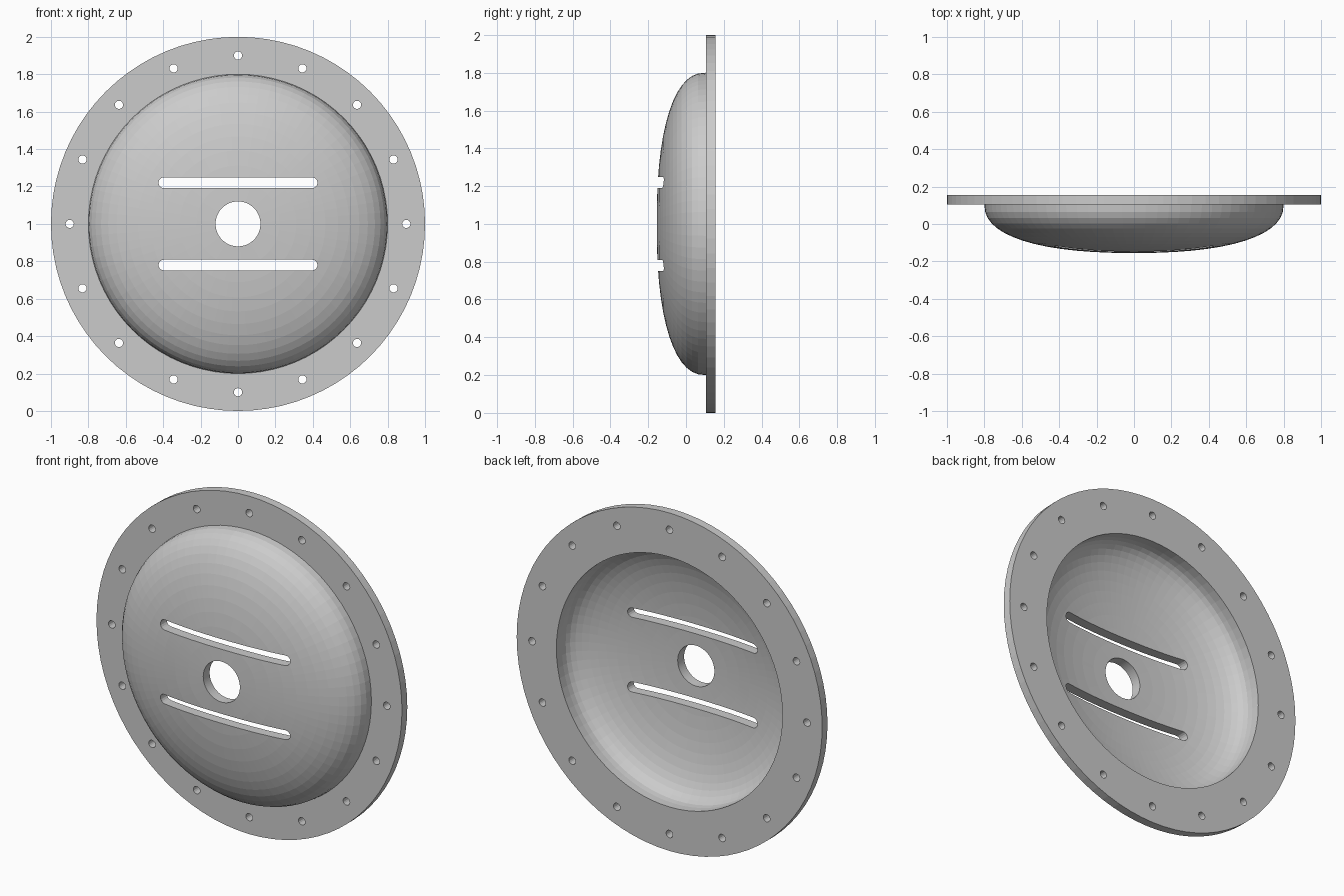
import bpy, bmesh
from math import cos, sin, pi

if "Cube" in bpy.data.objects:
    bpy.data.objects.remove(bpy.data.objects["Cube"])

SEG = 80
RIM_Y = 0.105       # front face of the flange
HOLE_R = 0.12


def mesh_object(name, bm):
    bmesh.ops.recalc_face_normals(bm, faces=bm.faces)
    me = bpy.data.meshes.new(name)
    bm.to_mesh(me)
    bm.free()
    ob = bpy.data.objects.new(name, me)
    bpy.context.collection.objects.link(ob)
    return ob


def dome_curve(radius, depth, n=14, p=2.35):
    """(r, y) points from the rim in to the central hole."""
    pts = []
    for i in range(n):
        t = i / n * pi / 2
        r = radius * cos(t) ** (2 / p)
        if r > HOLE_R + 0.03:
            pts.append((r, RIM_Y - depth * sin(t) ** (2 / p)))
    h = (1 - (HOLE_R / radius) ** p) ** (1 / p)
    return pts + [(HOLE_R, RIM_Y - depth * h)]


def prism(bm, outline, y0, y1):
    """Extrude an (x, z) outline along y."""
    a = [bm.verts.new((x, y0, z)) for x, z in outline]
    b = [bm.verts.new((x, y1, z)) for x, z in outline]
    bm.faces.new(a)
    bm.faces.new(b[::-1])
    for i in range(len(a)):
        j = (i + 1) % len(a)
        bm.faces.new((a[i], b[i], b[j], a[j]))


# Domed shell with flange, revolved around the y axis at z = 1
profile = [(1, RIM_Y), (1, 0.155), (0.74, 0.155)]
profile += dome_curve(0.74, 0.2)
profile += dome_curve(0.8, 0.26)[::-1]
bm = bmesh.new()
rings = []
for s in range(SEG):
    a = 2 * pi * s / SEG
    rings.append([bm.verts.new((r * cos(a), y, 1 + r * sin(a))) for r, y in profile])
for s in range(SEG):
    p, q = rings[s], rings[(s + 1) % SEG]
    for i in range(len(profile)):
        j = (i + 1) % len(profile)
        bm.faces.new((p[i], p[j], q[j], q[i]))
cover = mesh_object("domed_cover", bm)

# Cutters: 16 bolt holes and two rounded slots
bm = bmesh.new()
for k in range(16):
    a = k * pi / 8
    cx, cz = 0.9 * cos(a), 1 + 0.9 * sin(a)
    prism(bm, [(cx + 0.022 * cos(t * pi / 8), cz + 0.022 * sin(t * pi / 8))
               for t in range(16)], 0.05, 0.25)
for cz in (0.78, 1.22):
    ends = [(side, -pi / 2 + i * pi / 8 + (pi if side < 0 else 0))
            for side in (1, -1) for i in range(9)]
    prism(bm, [(side * 0.396 + 0.029 * cos(t), cz + 0.029 * sin(t))
               for side, t in ends], -0.3, 0.3)
cutter = mesh_object("hole_cutter", bm)
cutter.hide_render = True

# Cut the holes and keep the plain result
mod = cover.modifiers.new("holes", 'BOOLEAN')
mod.operation = 'DIFFERENCE'
mod.solver = 'EXACT'
mod.object = cutter
bpy.context.view_layer.objects.active = cover
cover.select_set(True)
bpy.ops.object.modifier_apply(modifier=mod.name)
bpy.data.objects.remove(cutter, do_unlink=True)
